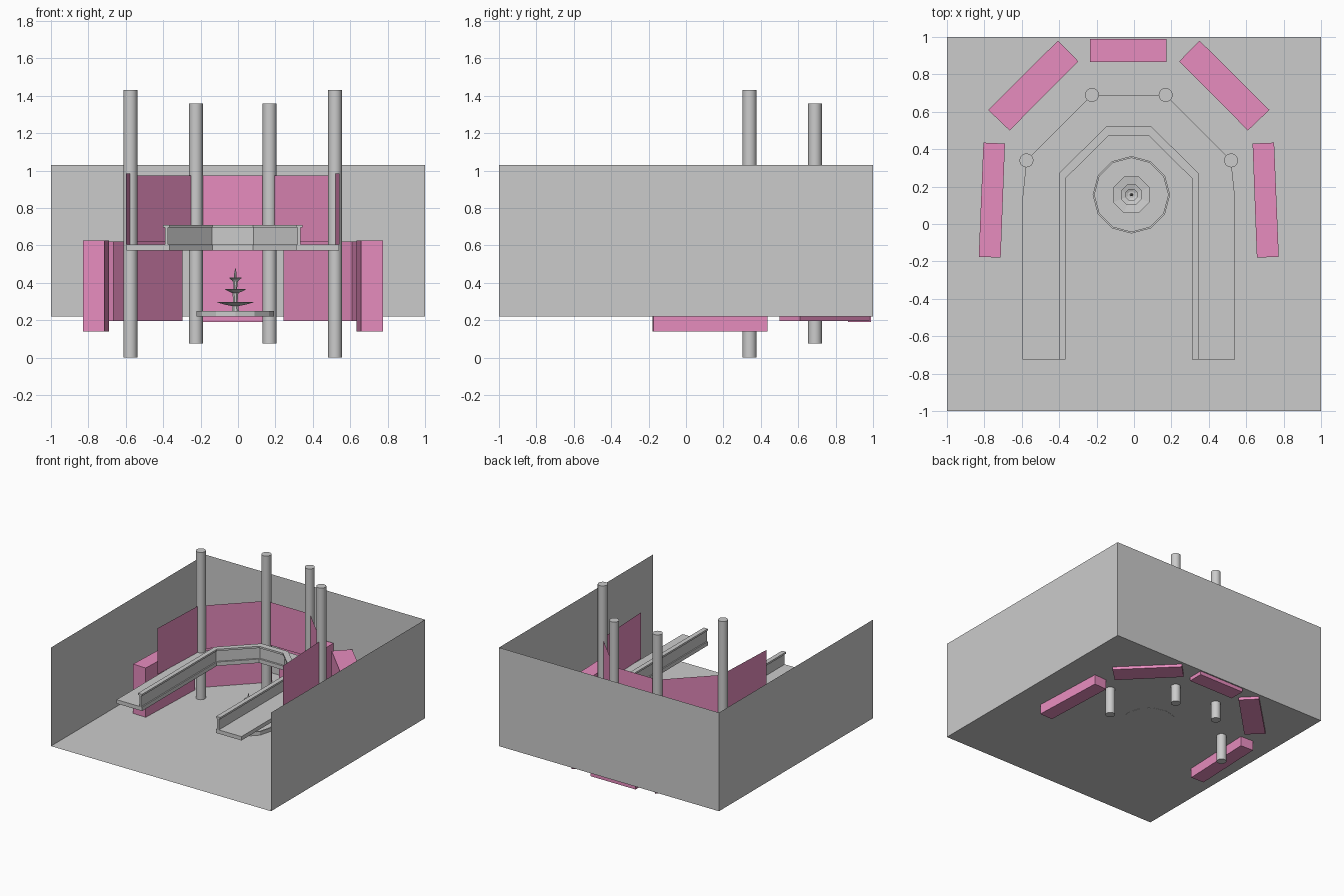
import bpy, bmesh, math

if "Cube" in bpy.data.objects:
    bpy.data.objects.remove(bpy.data.objects["Cube"])

AXIS = -0.028      # symmetry axis of the balcony and pillars
FLOOR = 0.22


def material(name, rgb):
    m = bpy.data.materials.new(name)
    m.diffuse_color = (*rgb, 1)
    m.use_nodes = True
    m.node_tree.nodes["Principled BSDF"].inputs["Base Color"].default_value = m.diffuse_color
    return m


GREY = material("plain grey", (0.60, 0.60, 0.60))
PINK = material("rose pink", (0.80, 0.265, 0.517))


def make(name, verts, faces, mat, fix_normals=True):
    me = bpy.data.meshes.new(name)
    me.from_pydata(verts, [], faces)
    if fix_normals:
        bm = bmesh.new()
        bm.from_mesh(me)
        bmesh.ops.recalc_face_normals(bm, faces=bm.faces)
        bm.to_mesh(me)
        bm.free()
    me.materials.append(mat)
    ob = bpy.data.objects.new(name, me)
    bpy.context.collection.objects.link(ob)
    return ob


def flip(points):
    """Mirror plan points across the symmetry axis, reversed in order."""
    return [(2 * AXIS - x, y) for x, y in reversed(points)]


def prism(name, plan, z0, z1, mat):
    n = len(plan)
    verts = [(x, y, z) for z in (z0, z1) for x, y in plan]
    faces = [tuple(range(n))[::-1], tuple(range(n, 2 * n))]
    faces += [(i, (i + 1) % n, n + (i + 1) % n, n + i) for i in range(n)]
    return make(name, verts, faces, mat)


def band(name, outer, inner, z0, z1):
    """Solid strip between two matching U-shaped paths."""
    outer, inner = outer + flip(outer), inner + flip(inner)
    n = len(outer)
    verts = []
    for o, i in zip(outer, inner):
        verts += [(*o, z0), (*o, z1), (*i, z1), (*i, z0)]
    faces = [(0, 1, 2, 3), tuple(4 * n - k for k in (1, 2, 3, 4))]
    for s in range(n - 1):
        a, b = 4 * s, 4 * s + 4
        faces += [(a + k, a + (k + 1) % 4, b + (k + 1) % 4, b + k) for k in range(4)]
    return make(name, verts, faces, GREY)


def lathe(name, profile, sides, cx, cy, turn=0.0):
    verts, faces = [], []
    for r, z in profile:
        for i in range(sides):
            a = turn + 2 * math.pi * i / sides
            verts.append((cx + r * math.cos(a), cy + r * math.sin(a), z))
    for s in range(len(profile) - 1):
        for i in range(sides):
            j = (i + 1) % sides
            a, b = s * sides, (s + 1) * sides
            faces.append((a + i, a + j, b + j, b + i))
    last = (len(profile) - 1) * sides
    faces += [tuple(range(sides))[::-1], tuple(range(last, last + sides))]
    return make(name, verts, faces, GREY)


# Room: floor and three thin walls, open to the front
TOP = 1.03
corners = [(-1, -1), (-1, 1), (1, 1), (1, -1)]
room = [(x, y, z) for z in (FLOOR, TOP) for x, y in corners]
make("room", room, [(3, 2, 1, 0), (0, 1, 5, 4), (1, 2, 6, 5), (2, 3, 7, 6)], GREY, False)

# Balcony slab, railing and handrail (left half of each path, mirrored)
slab_outer = [(-0.595, -0.725), (-0.595, 0.15), (-0.575, 0.34), (-0.225, 0.69)]
slab_inner = [(-0.365, -0.725), (-0.365, 0.20), (-0.365, 0.245), (-0.137, 0.47)]
band("balcony_slab", slab_outer, slab_inner, 0.573, 0.605)
band("railing", [(-0.390, -0.725), (-0.390, 0.262), (-0.146, 0.503)],
     [(-0.375, -0.725), (-0.375, 0.252), (-0.140, 0.485)], 0.605, 0.695)
band("handrail", [(-0.402, -0.725), (-0.402, 0.27), (-0.150, 0.52)],
     [(-0.365, -0.725), (-0.365, 0.245), (-0.137, 0.47)], 0.695, 0.71)

# Pillars
for tag, x, y, z0, z1 in (("front", -0.575, 0.34, 0.0, 1.43), ("rear", -0.225, 0.69, 0.075, 1.36)):
    for side, px in (("left", x), ("right", 2 * AXIS - x)):
        ob = lathe(f"{tag}_pillar_{side}", [(0.037, z0), (0.037, z1)], 32, px, y)
        bpy.context.view_layer.objects.active = ob
        ob.select_set(True)
        bpy.ops.object.shade_smooth_by_angle()
        ob.select_set(False)

# Lower storey blocks, pushed slightly through the floor
side_block = [(-0.83, -0.175), (-0.713, -0.18), (-0.69, 0.43), (-0.805, 0.435)]
corner_block = [(-0.78, 0.61), (-0.665, 0.50), (-0.298, 0.87), (-0.407, 0.98)]
for tag, plan, z0, z1 in (("side", side_block, 0.14, 0.625), ("corner", corner_block, 0.197, 0.62)):
    prism(f"{tag}_block_left", plan, z0, z1, PINK)
    prism(f"{tag}_block_right", flip(plan), z0, z1, PINK)
prism("back_block", [(-0.235, 0.865), (0.175, 0.865), (0.175, 0.99), (-0.235, 0.99)], 0.19, 0.62, PINK)


# Upper storey wall panels: single thin sheets between the pillars
def panel(name, a, b, z0, z1):
    make(name, [(*a, z0), (*b, z0), (*b, z1), (*a, z1)], [(0, 1, 2, 3)], PINK, False)


for tag, a, b, z0, z1 in (("side", (-0.600, -0.19), (-0.577, 0.34), 0.605, 0.985),
                          ("corner", (-0.575, 0.34), (-0.225, 0.69), 0.62, 0.975)):
    panel(f"{tag}_panel_left", a, b, z0, z1)
    panel(f"{tag}_panel_right", *flip([a, b]), z0, z1)
panel("back_panel", (-0.225, 0.69), (0.17, 0.69), 0.62, 0.975)

# Fountain: shallow basin and three stacked dishes on a tapering stem
FX, FY = -0.014, 0.156
lathe("fountain_basin", [(0.207, 0.219), (0.207, 0.25), (0.197, 0.25), (0.197, 0.226)], 12, FX, FY)
stem = [(0.022, 0.224), (0.018, 0.275)]
for r, z, neck in ((0.105, 0.298, 0.012), (0.060, 0.367, 0.009), (0.035, 0.428, 0.006)):
    stem += [(neck + 0.008, z - 0.022), (r * 0.6, z - 0.014), (r, z - 0.003), (r, z),
             (r * 0.55, z - 0.006), (neck, z - 0.006)]
stem += [(0.008, 0.445), (0.001, 0.48)]
lathe("fountain_tiers", stem, 8, FX, FY, math.pi / 8)
